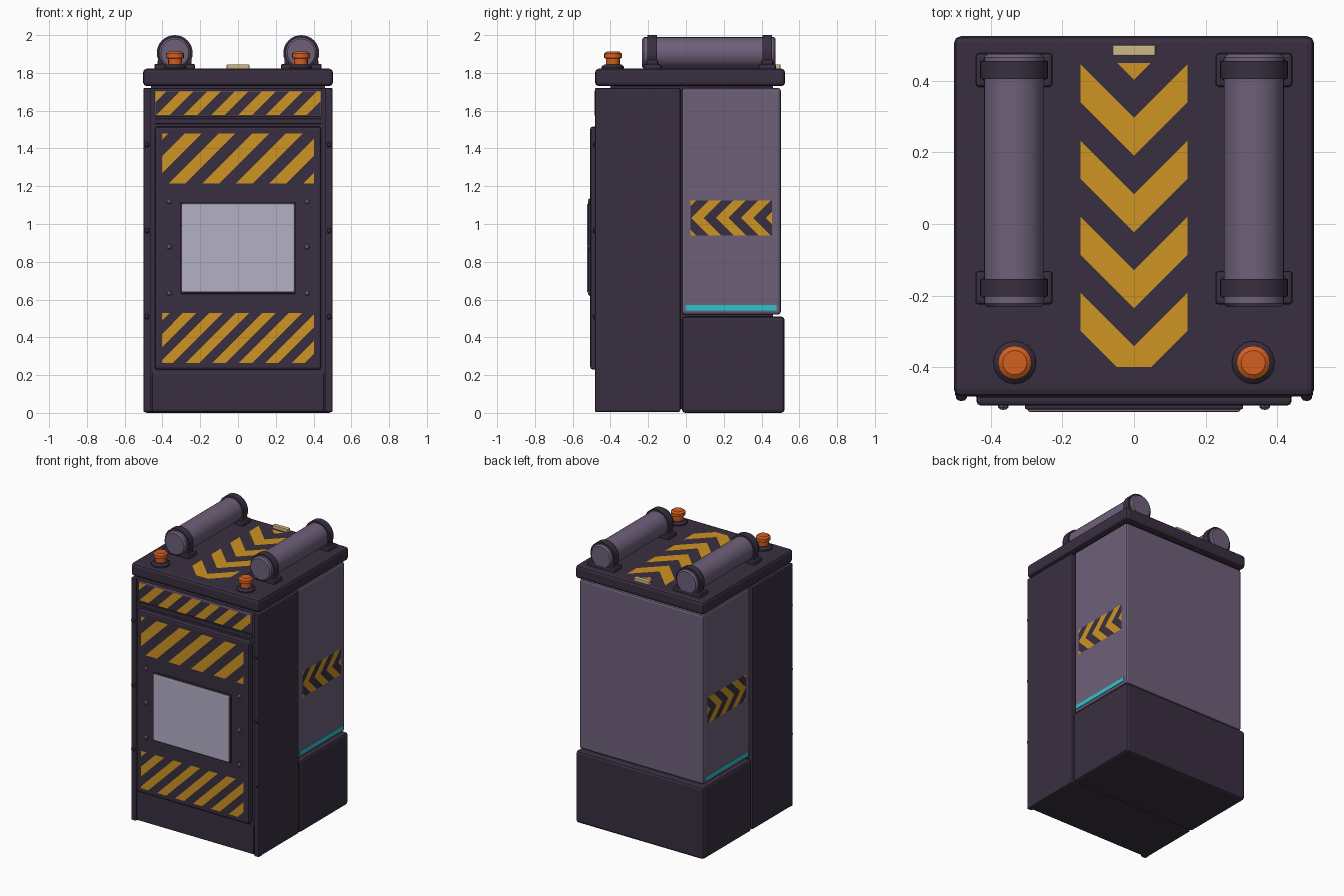
import bpy, bmesh, math
from mathutils import Vector, Matrix

if "Cube" in bpy.data.objects:
    bpy.data.objects.remove(bpy.data.objects["Cube"])


def material(name, rgb):
    linear = [((c / 255 + 0.055) / 1.055) ** 2.4 for c in rgb] + [1]
    mat = bpy.data.materials.new(name)
    mat.use_nodes = True
    mat.diffuse_color = linear
    mat.node_tree.nodes["Principled BSDF"].inputs["Base Color"].default_value = linear
    return mat


DARK = material("dark_plum", (57, 47, 64))
PURPLE = material("dusty_purple", (110, 96, 122))
YELLOW = material("hazard_yellow", (206, 148, 34))
GREY = material("pale_grey", (180, 176, 198))
ORANGE = material("beacon_orange", (212, 96, 32))
TAN = material("tan", (206, 184, 132))
CYAN = material("cyan", (48, 196, 208))


def finish(bm, name, mats, bevel=0, smooth=False):
    mesh = bpy.data.meshes.new(name)
    bm.to_mesh(mesh)
    bm.free()
    for mat in mats:
        mesh.materials.append(mat)
    obj = bpy.data.objects.new(name, mesh)
    bpy.context.collection.objects.link(obj)
    if bevel:
        mod = obj.modifiers.new("Bevel", "BEVEL")
        mod.width = bevel
        mod.segments = 2
    if smooth:
        bpy.ops.object.select_all(action="DESELECT")
        obj.select_set(True)
        bpy.context.view_layer.objects.active = obj
        bpy.ops.object.shade_smooth_by_angle(angle=math.radians(35))
    return obj


def box(name, xs, ys, zs, mat, bevel=0.0):
    bm = bmesh.new()
    bmesh.ops.create_cube(bm, size=1)
    for v in bm.verts:
        v.co = Vector([(a + b) / 2 + c * (b - a) for c, (a, b) in zip(v.co, (xs, ys, zs))])
    return finish(bm, name, [mat], bevel)


def lathe(name, profile, place, mat, sides=32):
    """Spin (radius, height) points around z, then move into place."""
    bm = bmesh.new()
    verts = [bm.verts.new((r, 0, h)) for r, h in profile]
    edges = [bm.edges.new(pair) for pair in zip(verts, verts[1:])]
    bmesh.ops.spin(bm, geom=verts + edges, axis=(0, 0, 1), cent=(0, 0, 0),
                   angle=math.tau, steps=sides)
    bmesh.ops.remove_doubles(bm, verts=bm.verts, dist=0.0001)
    bmesh.ops.recalc_face_normals(bm, faces=bm.faces)
    bm.transform(place)
    return finish(bm, name, [mat], smooth=True)


def hazard(name, us, vs, u_axis, v_axis, offset, period, phase, chevron=False):
    """Flat panel cut into diagonal stripes or chevrons pointing to -v."""
    bm = bmesh.new()
    bm.faces.new([bm.verts.new((u, v, 0)) for u, v in
                  ((us[0], vs[0]), (us[1], vs[0]), (us[1], vs[1]), (us[0], vs[1]))])
    mid = sum(us) / 2

    def measure(p):
        return p.y - abs(p.x - mid) if chevron else p.x - p.y

    def cut(point, normal):
        bmesh.ops.bisect_plane(bm, geom=bm.verts[:] + bm.edges[:] + bm.faces[:],
                               plane_co=point, plane_no=normal)

    if chevron:
        cut((mid, 0, 0), (1, 0, 0))
    for k in range(-40, 40):
        level = phase + k * period / 2
        if chevron:
            cut((mid, level, 0), (-1, 1, 0))
            cut((mid, level, 0), (1, 1, 0))
        else:
            cut((level, 0, 0), (1, -1, 0))
    for f in bm.faces:
        turn = (measure(f.calc_center_median()) - phase) / period % 1
        f.material_index = 0 if turn < 0.5 else 1
    u, v = Vector(u_axis), Vector(v_axis)
    n = u.cross(v)
    place = Matrix((u, v, n)).transposed().to_4x4()
    place.translation = n * offset
    bm.transform(place)
    return finish(bm, name, [YELLOW, DARK])


# Cabinet body
box("inner_core", (-.46, .46), (-.4, .46), (.02, 1.75), DARK)
box("front_cabinet", (-.5, .5), (-.468, -.03), (.005, 1.72), DARK, .01)
box("rear_base", (-.5, .5), (-.022, .522), (0, .51), DARK, .018)
box("rear_shell", (-.485, .485), (-.022, .502), (.52, 1.72), PURPLE, .015)
box("lid", (-.503, .503), (-.482, .525), (1.73, 1.822), DARK, .02)

# Front face
box("door", (-.44, .44), (-.507, -.45), (.23, 1.515), DARK, .012)
box("window_frame", (-.305, .305), (-.518, -.49), (.63, 1.115), DARK, .006)
box("window", (-.298, .298), (-.525, -.49), (.637, 1.108), GREY, .008)
box("header_panel", (-.443, .443), (-.484, -.45), (1.57, 1.708), PURPLE, .006)
box("header_ledge", (-.443, .443), (-.478, -.45), (1.53, 1.558), DARK, .005)
box("kick_panel", (-.455, .455), (-.476, -.45), (.012, .215), DARK, .006)

X, Y, Z = (1, 0, 0), (0, 1, 0), (0, 0, 1)
hazard("header_stripes", (-.437, .437), (1.577, 1.702), X, Z, .487, .145, .02)
hazard("door_stripes_upper", (-.402, .402), (1.215, 1.48), X, Z, .510, .178, .02)
hazard("door_stripes_lower", (-.402, .402), (.265, .53), X, Z, .510, .14, .02)
hazard("lid_chevrons", (-.15, .15), (-.4, .45), X, Y, 1.825, .2125, .19, True)
box("lid_plate", (-.06, .06), (.47, .5), (1.81, 1.845), TAN, .004)

stud = [(0, .012), (.009, .011), (.015, .004), (.015, -.01)]
to_front = Matrix.Rotation(math.pi / 2, 4, "X")

for s, side in ((1, "left"), (-1, "right")):
    # Corner rails and studs
    box(f"front_rail_{side}", sorted((s * .462, s * .5)), (-.482, -.44), (.005, 1.72), DARK, .006)
    for i, z in enumerate((.635, .88, 1.12)):
        lathe(f"door_stud_{side}_{i}", stud,
              Matrix.Translation((s * .365, -.507, z)) @ to_front, PURPLE, 8)
    for i, z in enumerate((.51, .965, 1.42)):
        lathe(f"rail_stud_{side}_{i}", stud,
              Matrix.Translation((s * .482, -.482, z)) @ to_front, DARK, 8)

    # Side markings
    hazard(f"side_chevrons_{side}", (-s * 1.032 - .0925, -s * 1.032 + .0925), (.025, .455),
           (0, 0, -s), Y, .488, .132, .027, True)
    box(f"light_strip_{side}", sorted((s * .47, s * .489)), (-.003, .478), (.542, .57), CYAN)

    # Roof tanks with clamps
    lathe(f"tank_{side}", [(0, -.232), (.074, -.232), (.084, -.222), (.084, .465),
                           (.074, .475), (0, .475)],
          Matrix.Translation((s * .335, 0, 1.905)) @ Matrix.Rotation(-math.pi / 2, 4, "X"), PURPLE)
    for y, end in ((-.178, "front"), (.43, "rear")):
        lathe(f"tank_clamp_{end}_{side}", [(.08, -.025), (.095, -.025), (.095, .025), (.08, .025)],
              Matrix.Translation((s * .335, y, 1.905)) @ to_front, DARK)
        box(f"clamp_foot_{end}_{side}", (s * .335 - .108, s * .335 + .108),
            (y - .047, y + .047), (1.81, 1.848), DARK, .01)
        box(f"clamp_saddle_{end}_{side}", (s * .335 - .09, s * .335 + .09),
            (y - .03, y + .03), (1.81, 1.87), DARK, .008)

    # Warning beacons
    spot = Matrix.Translation((s * .333, -.387, 0))
    lathe(f"beacon_base_{side}", [(.06, 1.815), (.06, 1.832), (.046, 1.845), (0, 1.845)],
          spot, DARK, 16)
    lathe(f"beacon_{side}", [(.036, 1.835), (.037, 1.875), (.047, 1.88), (.047, 1.902),
                             (.034, 1.912), (0, 1.912)], spot, ORANGE, 16)
